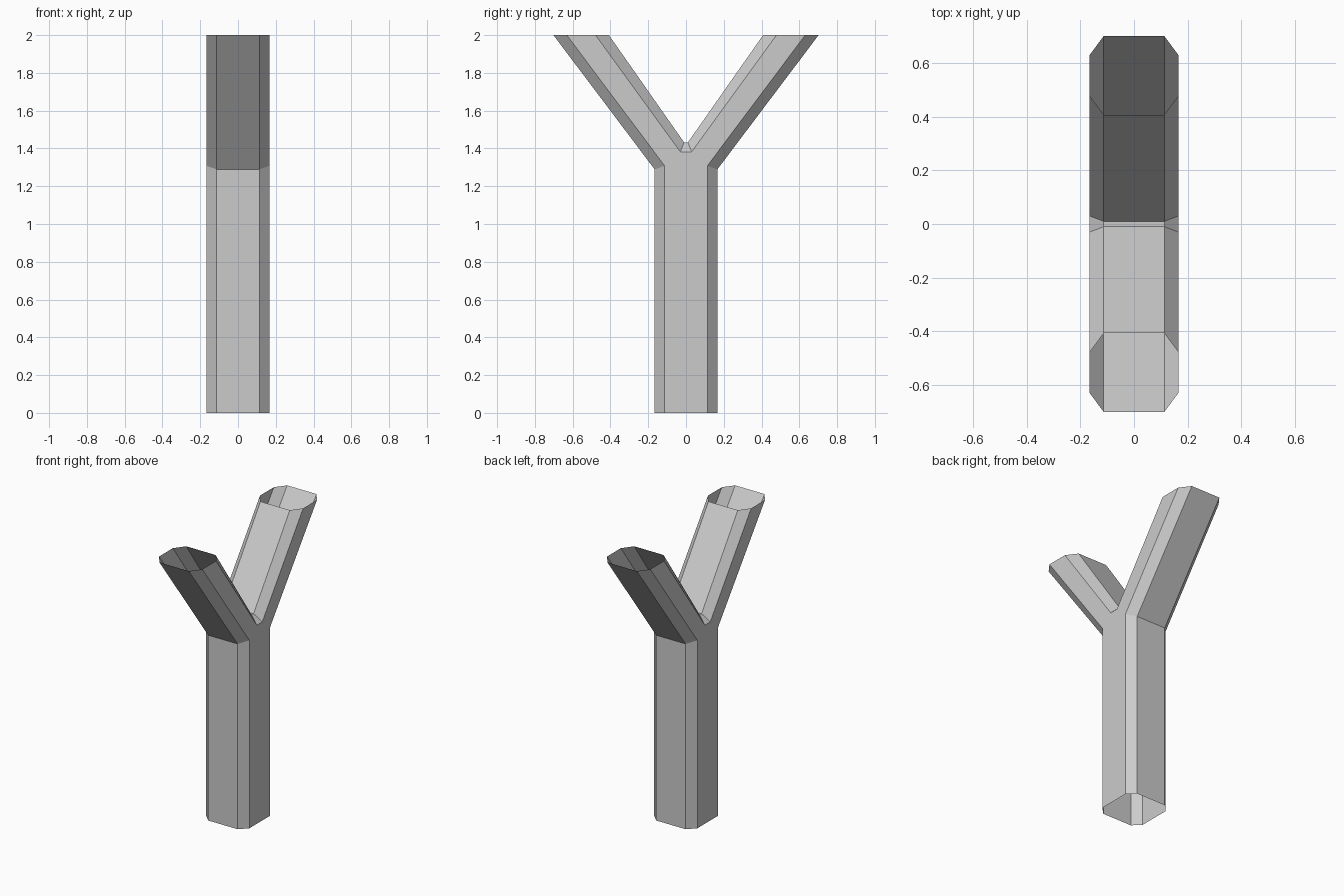
import bpy
import bmesh

cube = bpy.data.objects.get("Cube")
if cube:
    bpy.data.objects.remove(cube, do_unlink=True)

# Plain grey material
grey = bpy.data.materials.new("plain grey")
grey.use_nodes = True
colour = (0.6, 0.6, 0.6, 1)
grey.diffuse_color = colour
grey.node_tree.nodes["Principled BSDF"].inputs["Base Color"].default_value = colour

HALF, FLAT = 0.166, 0.113       # half width of the tube, half width of its flats
FLOOR, FLOOR_SIDE = 1.432, 1.382  # crotch height in the middle and at the sides

bm = bmesh.new()


def ring(points):
    return [bm.verts.new(p) for p in points]


def loft(lower, upper):
    for i in range(min(len(lower), len(upper)) - 1):
        bm.faces.new((lower[i], lower[i + 1], upper[i + 1], upper[i]))


# One quarter of the forked tube: x positive, y negative
xs = (0, FLAT, HALF, HALF, FLAT, 0)
base = ring([(0, -HALF, 0), (FLAT, -HALF, 0), (HALF, -FLAT, 0)])
joint_yz = ((-HALF, 1.289), (-HALF, 1.289), (-FLAT, 1.308),
            (-0.03, FLOOR_SIDE), (-0.01, FLOOR), (-0.01, FLOOR))
joint = ring([(x, y, z) for x, (y, z) in zip(xs, joint_yz)])
top_y = (-0.702, -0.702, -0.631, -0.479, -0.408, -0.408)
top = ring([(x, y, 2) for x, y in zip(xs, top_y)])
middle = ring([(HALF, 0, FLOOR_SIDE), (FLAT, 0, FLOOR), (0, 0, FLOOR)])
side_foot = bm.verts.new((HALF, 0, 0))

loft(base, joint)                # trunk front and chamfer
loft(joint, top)                 # open-ended branch
loft(joint[3:], middle)          # crotch floor
bm.faces.new((base[2], side_foot, middle[0], joint[3], joint[2]))  # trunk side

mesh = bpy.data.meshes.new("forked_tube")
bm.to_mesh(mesh)
bm.free()
mesh.materials.append(grey)
tube = bpy.data.objects.new("forked_tube", mesh)
bpy.context.collection.objects.link(tube)

# Mirror the quarter left to right and front to back
mirror = tube.modifiers.new("mirror", "MIRROR")
mirror.use_axis = (True, True, False)
mirror.merge_threshold = 0.001
